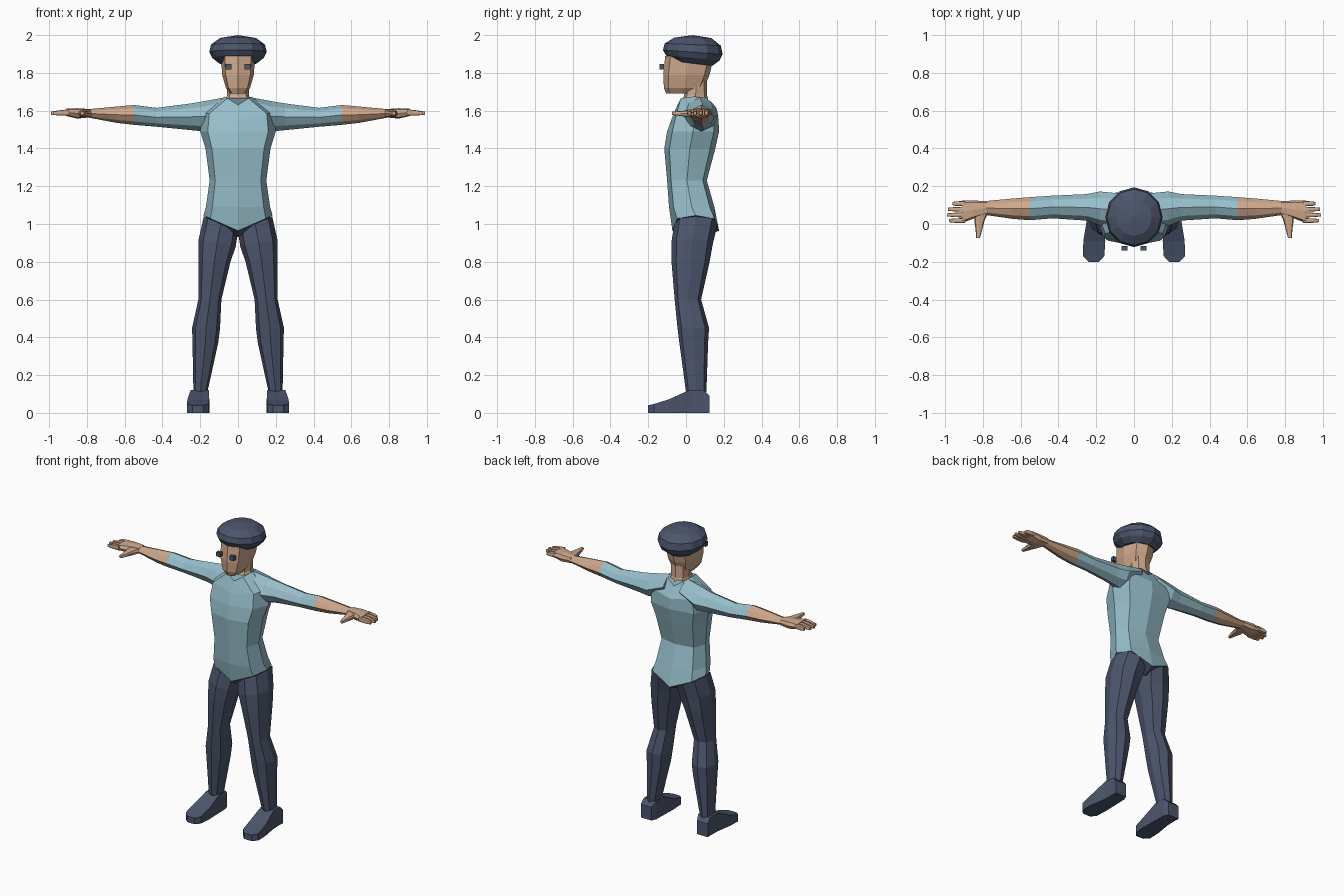
import bpy, bmesh, math
from mathutils import Vector

cube = bpy.data.objects.get("Cube")
if cube:
    bpy.data.objects.remove(cube, do_unlink=True)


def material(name, rgb):
    m = bpy.data.materials.new(name)
    m.use_nodes = True
    m.diffuse_color = (*rgb, 1)
    m.node_tree.nodes["Principled BSDF"].inputs["Base Color"].default_value = (*rgb, 1)
    return m


SHIRT = material("pale blue cloth", (0.31, 0.52, 0.60))
SKIN = material("skin", (0.62, 0.39, 0.26))
NAVY = material("navy cloth", (0.072, 0.092, 0.15))

PLACE = {"x": lambda t, a, b: Vector((t, a, b)),
         "y": lambda t, a, b: Vector((a, t, b)),
         "z": lambda t, a, b: Vector((a, b, t))}


def loft(name, axis, rings, mats, k=0.75, lean=lambda u: u, rule=None, mirror=False):
    """Eight-sided sections (t, a_min, a_max, b_min, b_max, lift) joined along an axis."""
    unit = [(1, 0), (k, k), (0, 1), (-k, k), (-1, 0), (-k, -k), (0, -1), (k, -k)]
    bm = bmesh.new()
    loops = []
    for t, a0, a1, b0, b1, *lift in rings:
        rise = lift[0] if lift else 0
        loops.append([bm.verts.new(PLACE[axis](
            t + rise * lean(u), (a0 + a1) / 2 + u * (a1 - a0) / 2,
            (b0 + b1) / 2 + v * (b1 - b0) / 2)) for u, v in unit])
    for i, (low, high) in enumerate(zip(loops, loops[1:])):
        for j in range(8):
            n = (j + 1) % 8
            f = bm.faces.new((low[j], low[n], high[n], high[j]))
            f.material_index = rule(i) if rule else 0
    bm.faces.new(loops[0])
    bm.faces.new(loops[-1]).material_index = rule(len(rings) - 2) if rule else 0
    return finish(name, bm, mats, mirror)


def finish(name, bm, mats, mirror=False):
    bmesh.ops.recalc_face_normals(bm, faces=bm.faces)
    me = bpy.data.meshes.new(name)
    bm.to_mesh(me)
    bm.free()
    for m in mats:
        me.materials.append(m)
    ob = bpy.data.objects.new(name, me)
    bpy.context.collection.objects.link(ob)
    if mirror:
        ob.modifiers.new("Mirror", "MIRROR").use_mirror_merge = False
    return ob


# Torso: trouser seat below, shirt above, with dipped hem and neckline
loft("torso", "z", [
    (0.93, -0.10, 0.10, -0.03, 0.10, 0.06),
    (0.965, -0.183, 0.183, -0.072, 0.175, 0.08),
    (1.09, -0.17, 0.17, -0.09, 0.15),
    (1.23, -0.15, 0.15, -0.10, 0.11),
    (1.40, -0.172, 0.172, -0.115, 0.155),
    (1.49, -0.20, 0.20, -0.10, 0.175),
    (1.56, -0.19, 0.19, -0.075, 0.172, 0.03),
    (1.63, -0.07, 0.07, -0.045, 0.13, 0.045),
], [NAVY, SHIRT], k=0.8, lean=abs, rule=lambda i: 0 if i == 0 else 1)

# Trouser legs
loft("trouser_legs", "z", [
    (1.00, 0.0, 0.181, -0.062, 0.168, 0.04),
    (0.90, 0.012, 0.208, -0.078, 0.143, 0.02),
    (0.80, 0.04, 0.21, -0.077, 0.125),
    (0.60, 0.088, 0.21, -0.06, 0.08),
    (0.45, 0.095, 0.243, -0.045, 0.122),
    (0.37, 0.105, 0.241, -0.035, 0.117),
    (0.11, 0.162, 0.236, 0.0, 0.108),
], [NAVY], mirror=True)

# Shoes
loft("shoes", "y", [
    (0.125, 0.17, 0.25, 0, 0.09),
    (0.095, 0.157, 0.248, 0, 0.12),
    (0.02, 0.155, 0.25, 0, 0.122),
    (-0.09, 0.152, 0.268, 0, 0.072),
    (-0.17, 0.157, 0.27, 0, 0.047),
    (-0.20, 0.185, 0.24, 0, 0.04),
], [NAVY], k=1, mirror=True)

# Sleeves and bare forearms
loft("arms", "x", [
    (0.06, -0.02, 0.16, 1.56, 1.672),
    (0.18, -0.01, 0.172, 1.49, 1.65),
    (0.25, 0.018, 0.158, 1.497, 1.638),
    (0.43, 0.03, 0.15, 1.515, 1.615),
    (0.55, 0.02, 0.142, 1.525, 1.63),
    (0.64, 0.027, 0.135, 1.535, 1.622),
    (0.80, 0.05, 0.12, 1.565, 1.607),
], [SHIRT, SKIN], k=0.65, rule=lambda i: 1 if i > 3 else 0, mirror=True)

# Hands: palm, four fingers and thumb
loft("palms", "x", [
    (0.78, 0.05, 0.12, 1.565, 1.608),
    (0.85, 0.028, 0.125, 1.558, 1.613),
    (0.91, 0.005, 0.123, 1.572, 1.61),
], [SKIN], k=0.8, mirror=True)
for i, (finger, tip) in enumerate([("index", 0.98), ("middle", 0.99),
                                   ("ring", 0.985), ("little", 0.96)]):
    y = 0.018 + 0.03 * i
    loft(finger + "_fingers", "x", [
        (0.895, y - 0.013, y + 0.013, 1.575, 1.607),
        (0.945, y - 0.012, y + 0.012, 1.575, 1.602),
        (tip, y - 0.008, y + 0.008, 1.577, 1.595),
    ], [SKIN], k=0.85, mirror=True)
loft("thumbs", "y", [
    (0.07, 0.765, 0.845, 1.568, 1.605),
    (0.02, 0.79, 0.845, 1.565, 1.602),
    (-0.03, 0.803, 0.838, 1.572, 1.598),
    (-0.075, 0.815, 0.835, 1.577, 1.595),
], [SKIN], k=0.8, mirror=True)

# Neck and head
loft("neck", "z", [
    (1.615, -0.066, 0.066, -0.042, 0.128, 0.045),
    (1.68, -0.058, 0.058, -0.01, 0.112),
    (1.76, -0.06, 0.06, 0.0, 0.11),
], [SKIN], k=0.75, lean=abs)
loft("head", "z", [
    (1.69, -0.04, 0.04, -0.105, 0.06),
    (1.72, -0.064, 0.064, -0.117, 0.095),
    (1.79, -0.084, 0.084, -0.12, 0.125),
    (1.89, -0.09, 0.09, -0.11, 0.148),
], [SKIN], k=0.78)

# Eyes: small blocks standing proud of the face
bm = bmesh.new()
bmesh.ops.create_cube(bm, size=0.03)
bmesh.ops.scale(bm, vec=(1, 0.75, 1), verts=bm.verts)
bmesh.ops.translate(bm, vec=(0.05, -0.128, 1.832), verts=bm.verts)
finish("eyes", bm, [NAVY], mirror=True)

# Soft round cap, lower at the back
bm = bmesh.new()
sides = 12
previous = None
for z, r in [(1.85, 0.10), (1.88, 0.137), (1.91, 0.152), (1.95, 0.143), (1.985, 0.095)]:
    tilt = 0.12 * (2.0 - z) / 0.15
    ring = []
    for j in range(sides):
        a = math.tau * j / sides
        y = r * 1.04 * math.sin(a)
        ring.append(bm.verts.new((r * math.cos(a), 0.036 + y, z - tilt * y)))
    if previous:
        for j in range(sides):
            n = (j + 1) % sides
            bm.faces.new((previous[j], previous[n], ring[n], ring[j]))
    else:
        bm.faces.new(ring)
    previous = ring
crown = bm.verts.new((0, 0.036, 2.0))
for j in range(sides):
    bm.faces.new((previous[j], previous[(j + 1) % sides], crown))
finish("cap", bm, [NAVY])
